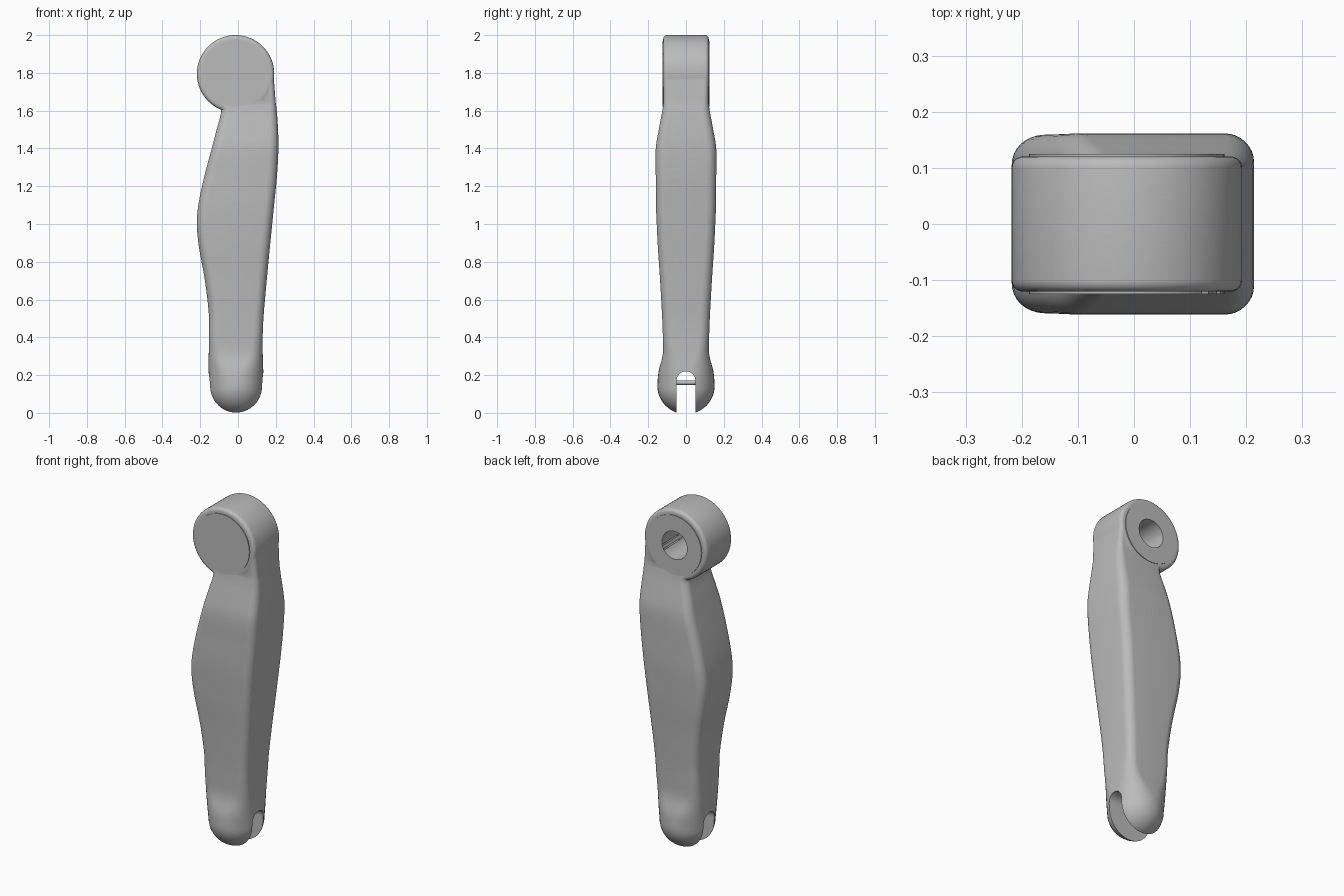
import bpy, bmesh, math
from mathutils import Vector

if "Cube" in bpy.data.objects:
    bpy.data.objects.remove(bpy.data.objects["Cube"])

gray = bpy.data.materials.new("plain gray")
gray.use_nodes = True
gray.diffuse_color = (0.5, 0.5, 0.5, 1)
gray.node_tree.nodes["Principled BSDF"].inputs["Base Color"].default_value = gray.diffuse_color


def make_object(name, bm, helper=False):
    bmesh.ops.recalc_face_normals(bm, faces=bm.faces)
    mesh = bpy.data.meshes.new(name)
    bm.to_mesh(mesh)
    bm.free()
    mesh.materials.append(gray)
    obj = bpy.data.objects.new(name, mesh)
    bpy.context.collection.objects.link(obj)
    obj.hide_render = helper
    return obj


def outline(z, left, right, depth, radius, steps=8):
    """Rounded rectangle at height z."""
    cx, hw = (left + right) / 2, (right - left) / 2
    radius = min(radius, hw, depth)
    points = []
    for corner, (sx, sy) in enumerate([(1, 1), (-1, 1), (-1, -1), (1, -1)]):
        for i in range(steps + 1):
            a = math.pi / 2 * (corner + i / steps)
            points.append(Vector((cx + sx * (hw - radius) + radius * math.cos(a),
                                  sy * (depth - radius) + radius * math.sin(a), z)))
    return points


def smooth_rows(rows, steps=4):
    """Smooth interpolation between the listed sections."""
    rows = [Vector(r) for r in rows]
    last = len(rows) - 1

    def slope(i):
        a, b = rows[max(i - 1, 0)], rows[min(i + 1, last)]
        return (b - a) / (b[0] - a[0])
    result = []
    for i in range(last):
        a, b = rows[i], rows[i + 1]
        h = b[0] - a[0]
        for k in range(steps):
            t = k / steps
            result.append(a * (2*t**3 - 3*t*t + 1) + slope(i) * h * (t**3 - 2*t*t + t)
                          + b * (3*t*t - 2*t**3) + slope(i + 1) * h * (t**3 - t*t))
    return result + [rows[-1]]


def cylinder(name, x, z, radius, half, bevel=0, sides=64, helper=False):
    """Cylinder lying along y."""
    bm = bmesh.new()
    profile = [(0.0, -half)]
    for side in (-1, 1):
        for i in range(6 if bevel else 1):
            a = math.pi / 2 * (i / 5 if side < 0 else 1 - i / 5)
            if not bevel:
                profile.append((radius, side * half))
            else:
                profile.append((radius - bevel + bevel * math.sin(a),
                                side * (half - bevel + bevel * math.cos(a))))
    profile.append((0.0, half))
    verts = [bm.verts.new((x + r, y, z)) for r, y in profile]
    edges = [bm.edges.new(pair) for pair in zip(verts, verts[1:])]
    bmesh.ops.spin(bm, geom=verts + edges, cent=(x, 0, z), axis=(0, 1, 0),
                   angle=math.tau, steps=sides, use_duplicate=False)
    bmesh.ops.remove_doubles(bm, verts=bm.verts, dist=0.0001)
    return make_object(name, bm, helper)


def combine(target, other, operation):
    mod = target.modifiers.new(operation.lower(), 'BOOLEAN')
    mod.operation, mod.object, mod.solver = operation, other, 'EXACT'
    bpy.context.view_layer.objects.active = target
    bpy.ops.object.modifier_apply(modifier=mod.name)
    bpy.data.objects.remove(other)


# Handle body: height, left edge, right edge, half depth, corner radius
sections = [
    (0.145, -.155, .135, .152, .145), (0.22, -.156, .134, .145, .12),
    (0.31, -.155, .131, .123, .07), (0.42, -.153, .131, .123, .05),
    (0.52, -.154, .136, .127, .05), (0.7, -.175, .152, .137, .05),
    (0.88, -.207, .169, .149, .05), (1.0, -.218, .181, .155, .05),
    (1.1, -.21, .191, .159, .05), (1.25, -.179, .206, .16, .05),
    (1.4, -.139, .214, .16, .05), (1.5, -.113, .212, .144, .045),
    (1.58, -.092, .207, .129, .04), (1.61, -.093, .204, .124, .035),
    (1.64, -.125, .2, .12, .03), (1.7, -.14, .195, .119, .025),
    (1.78, -.14, .189, .119, .02),
]
rows = []
for i in range(12):
    a = math.pi / 2 * (0.03 + 0.97 * i / 12)
    s = math.sin(a)
    rows.append((0.145 - .152 * math.cos(a), -.01 - .145 * s, -.01 + .145 * s, .152 * s, 1))
rows += smooth_rows(sections)
bm = bmesh.new()
rings = [[bm.verts.new(p) for p in outline(*row)] for row in rows]
for low, high in zip(rings, rings[1:]):
    for i in range(len(low)):
        j = (i + 1) % len(low)
        bm.faces.new((low[i], low[j], high[j], high[i]))
bm.faces.new(rings[0])
bm.faces.new(rings[-1])
bmesh.ops.remove_doubles(bm, verts=bm.verts, dist=0.00001)
handle = make_object("handle_body", bm)

# Round eye at the top with raised face discs
eye_x, eye_z = -.013, 1.795
combine(handle, cylinder("eye_ring", eye_x, eye_z, .205, .1205, .02), 'UNION')
combine(handle, cylinder("eye_face", eye_x, eye_z, .174, .125), 'UNION')
combine(handle, cylinder("eye_hole", eye_x, eye_z, .082, .3, helper=True), 'DIFFERENCE')

# Round-topped slot at the foot
bm = bmesh.new()
arch = [(.05 * math.cos(math.pi * i / 16), .17 + .05 * math.sin(math.pi * i / 16)) for i in range(17)]
arch += [(-.05, -.1), (.05, -.1)]
face = bm.faces.new([bm.verts.new((-.4, y, z)) for y, z in arch])
moved = bmesh.ops.extrude_face_region(bm, geom=[face])["geom"]
bmesh.ops.translate(bm, vec=(.8, 0, 0), verts=[v for v in moved if isinstance(v, bmesh.types.BMVert)])
combine(handle, make_object("slot_cutter", bm, True), 'DIFFERENCE')

# Cross pin in the slot
pin = cylinder("slot_pin", -.01, .16, .012, .056, sides=24)

for obj in (handle, pin):
    bpy.ops.object.select_all(action='DESELECT')
    obj.select_set(True)
    bpy.context.view_layer.objects.active = obj
    bpy.ops.object.shade_smooth_by_angle(angle=math.radians(35))
